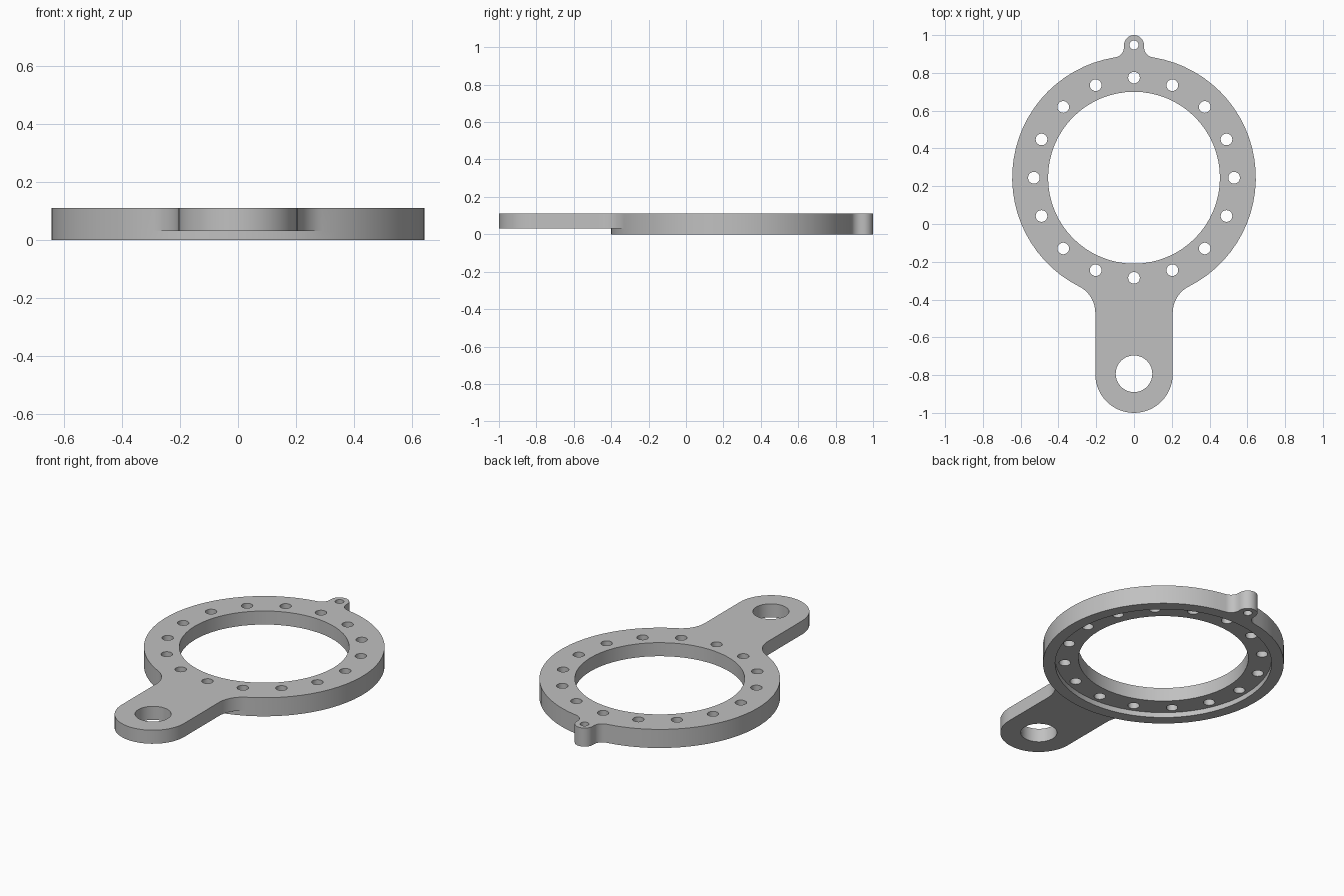
import bpy, bmesh
from math import sin, cos, asin, pi, sqrt

cube = bpy.data.objects.get("Cube")
if cube:
    bpy.data.objects.remove(cube, do_unlink=True)

# Main dimensions
CY, R_OUT, R_IN, R_RECESS = 0.245, 0.645, 0.455, 0.58
FLOOR, TOP = 0.03, 0.11
ARM_W, ARM_FILLET = 0.205, 0.155
TAB_W, TAB_FILLET = 0.053, 0.055


def arc(cx, cy, r, a0, a1, n):
    return [(cx + r * cos(a0 + (a1 - a0) * i / n),
             cy + r * sin(a0 + (a1 - a0) * i / n)) for i in range(n + 1)]


def circle(cx, cy, r, n):
    return arc(cx, cy, r, 0, 2 * pi, n)[:-1]


def clean(path):
    """Drop consecutive repeated points."""
    out = []
    for p in path:
        if not out or abs(p[0] - out[-1][0]) + abs(p[1] - out[-1][1]) > 1e-5:
            out.append(p)
    return out


def mirrored(half):
    return clean(half + [(-x, y) for x, y in reversed(half)])


def joined(path_a, path_b):
    """Closed loop from two paths sharing both end points."""
    return path_a + path_b[::-1][1:-1]


def fillet_centre(width, r, side):
    a = asin((width + r) / (R_OUT + r))
    return a, width + r, CY + side * (R_OUT + r) * cos(a)


# Outline paths, each running from the right arm root to the left one
a_arm, fx, fy = fillet_centre(ARM_W, ARM_FILLET, -1)
a_tab, tx, ty = fillet_centre(TAB_W, TAB_FILLET, 1)
back = mirrored(arc(0, CY, R_OUT, a_arm - pi / 2, pi / 2 - a_tab, 28)
                + arc(tx, ty, TAB_FILLET, 1.5 * pi - a_tab, pi, 8)
                + arc(0, 1 - TAB_W, TAB_W, 0, pi / 2, 8))
arm = mirrored(arc(fx, fy, ARM_FILLET, pi / 2 + a_arm, pi, 10)
               + arc(0, ARM_W - 1, ARM_W, 0, -pi / 2, 14))
front = mirrored(arc(0, CY, R_OUT, a_arm - pi / 2, -pi / 2, 5))

# Holes
bore = circle(0, CY, R_IN, 64)
recess = circle(0, CY, R_RECESS, 64)
arm_hole = circle(0, -0.793, 0.097, 40)
tab_hole = circle(0, 0.948, 0.024, 20)
bolts = [circle(0.53 * cos(k * pi / 8), CY + 0.53 * sin(k * pi / 8), 0.031, 20)
         for k in range(16)]

bm = bmesh.new()


def fill(loops, z, up):
    edges = []
    for loop in loops:
        vs = [bm.verts.new((x, y, z)) for x, y in loop]
        edges += [bm.edges.new((vs[i - 1], vs[i])) for i in range(len(vs))]
    bmesh.ops.triangle_fill(bm, edges=edges, use_beauty=True,
                            normal=(0, 0, 1 if up else -1))


def wall(path, z0, z1, closed=True):
    low = [bm.verts.new((x, y, z0)) for x, y in path]
    high = [bm.verts.new((x, y, z1)) for x, y in path]
    for i in range(0 if closed else 1, len(path)):
        bm.faces.new((low[i - 1], low[i], high[i], high[i - 1]))


# Flat faces: top, recess ceiling, arm underside, bottom lip
fill([joined(back, arm), bore, arm_hole, tab_hole] + bolts, TOP, True)
fill([recess, bore] + bolts, FLOOR, False)
fill([joined(arm, front), arm_hole], FLOOR, False)
fill([joined(back, front), recess, tab_hole], 0, False)

# Upright walls
wall(back, 0, FLOOR, False)
wall(back, FLOOR, TOP, False)
wall(arm, FLOOR, TOP, False)
wall(front, 0, FLOOR, False)
wall(recess, 0, FLOOR)
wall(tab_hole, 0, TOP)
for hole in [bore, arm_hole] + bolts:
    wall(hole, FLOOR, TOP)

bmesh.ops.remove_doubles(bm, verts=bm.verts[:], dist=1e-5)
bmesh.ops.recalc_face_normals(bm, faces=bm.faces[:])

mesh = bpy.data.meshes.new("ring_bracket")
bm.to_mesh(mesh)
bm.free()
bracket = bpy.data.objects.new("ring_bracket", mesh)
bpy.context.collection.objects.link(bracket)

# Plain grey material
grey = bpy.data.materials.new("plain_grey")
grey.use_nodes = True
colour = (0.53, 0.53, 0.53, 1)
grey.diffuse_color = colour
grey.node_tree.nodes["Principled BSDF"].inputs["Base Color"].default_value = colour
mesh.materials.append(grey)

bpy.ops.object.select_all(action='DESELECT')
bracket.select_set(True)
bpy.context.view_layer.objects.active = bracket
bpy.ops.object.shade_smooth_by_angle(angle=pi / 6)
